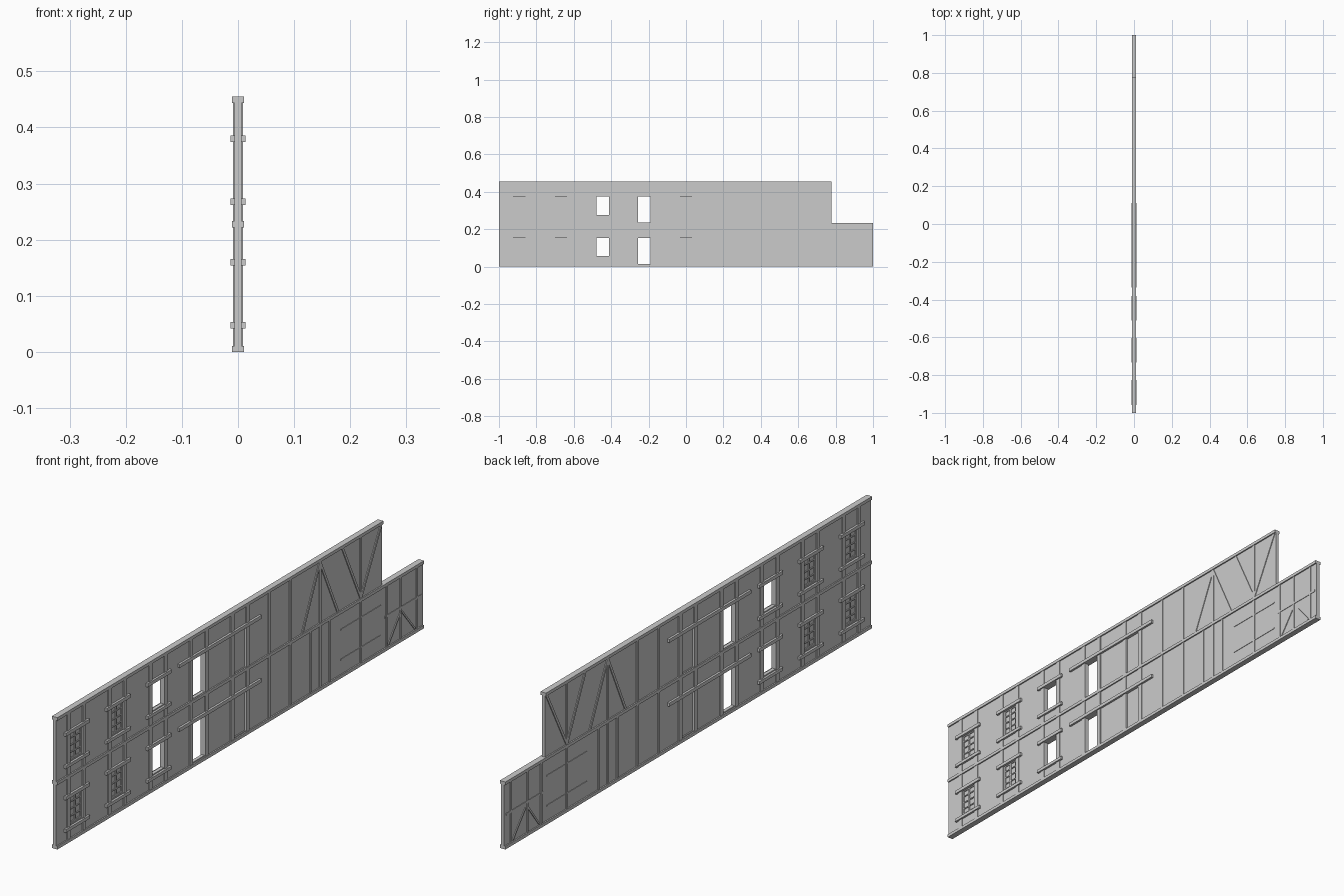
import bpy, bmesh, math
from mathutils import Matrix, Vector

cube = bpy.data.objects.get("Cube")
if cube:
    bpy.data.objects.remove(cube, do_unlink=True)

# One grey for the whole panel
grey = bpy.data.materials.new("plain_grey")
grey.use_nodes = True
tone = (0.6, 0.6, 0.6, 1)
grey.diffuse_color = tone
grey.node_tree.nodes["Principled BSDF"].inputs["Base Color"].default_value = tone

CORE, POST, RAIL, TRIM = 0.006, 0.0088, 0.0105, 0.0135   # half thicknesses
LOW, HIGH, STEP = 0.228, 0.455, 0.778                    # floor line, top, step in y
FLOORS = (0, 0.22)


def finish(name, bm):
    bmesh.ops.recalc_face_normals(bm, faces=bm.faces)
    mesh = bpy.data.meshes.new(name)
    bm.to_mesh(mesh)
    bm.free()
    mesh.materials.append(grey)
    obj = bpy.data.objects.new(name, mesh)
    bpy.context.collection.objects.link(obj)
    return obj


def box(bm, y0, y1, z0, z1, half):
    size = Matrix.Diagonal((2 * half, y1 - y0, z1 - z0, 1))
    place = Matrix.Translation((0, (y0 + y1) / 2, (z0 + z1) / 2))
    bmesh.ops.create_cube(bm, size=1, matrix=place @ size)


def beam(bm, start, end, width, half):
    # Sloping bar between two (y, z) points
    a, b = Vector((0, *start)), Vector((0, *end))
    d = b - a
    turn = Matrix.Rotation(math.atan2(d.z, d.y), 4, "X")
    size = Matrix.Diagonal((2 * half, d.length, width, 1))
    bmesh.ops.create_cube(bm, size=1, matrix=Matrix.Translation((a + b) / 2) @ turn @ size)


def parts(name, boxes, half):
    bm = bmesh.new()
    for b in boxes:
        box(bm, *b, half)
    return finish(name, bm)


# Openings: centre along the wall, sill height above the floor
windows = (-0.892, -0.668, -0.446)
doors = (-0.224, 0)
HALF, HEAD, SILL, FOOT = 0.033, 0.156, 0.057, 0.015
openings = [(c, SILL) for c in windows] + [(c, FOOT) for c in doors]

# Wall panel: grid of cells, leaving the openings out
ys = sorted({-1, STEP, 1, *[c + s * HALF for c, _ in openings for s in (-1, 1)]})
zs = sorted({0, LOW, HIGH, *[f + h for f in FLOORS for h in (FOOT, SILL, HEAD)]})
bm = bmesh.new()
for y0, y1 in zip(ys, ys[1:]):
    for z0, z1 in zip(zs, zs[1:]):
        y, z = (y0 + y1) / 2, (z0 + z1) / 2
        hole = any(abs(y - c) < HALF and f + sill < z < f + HEAD
                   for c, sill in openings for f in FLOORS)
        if hole or (y > STEP and z > LOW):
            continue
        corners = [bm.verts.new((-CORE, *p)) for p in ((y0, z0), (y1, z0), (y1, z1), (y0, z1))]
        bm.faces.new(corners)
bmesh.ops.remove_doubles(bm, verts=bm.verts, dist=0.0001)
solid = bmesh.ops.extrude_face_region(bm, geom=bm.faces[:])
moved = [v for v in solid["geom"] if isinstance(v, bmesh.types.BMVert)]
bmesh.ops.translate(bm, verts=moved, vec=(2 * CORE, 0, 0))
finish("wall_panel", bm)

# Long horizontal rails
parts("bottom_rail", [(-1, 1, 0, 0.011)], RAIL)
parts("middle_rail", [(-1, 1, LOW - 0.006, LOW + 0.005)], RAIL)
parts("top_rail", [(-1, STEP, HIGH - 0.011, HIGH)], RAIL)

# Paired posts beside every opening
jambs = []
for c, _ in openings:
    for s in (-1, 1):
        y = c + s * (HALF + 0.009)
        jambs.append((y - 0.009, y + 0.009, 0.005, HIGH - 0.005))
parts("jamb_posts", jambs, POST)

# Plain studs, full height and lower floor only
studs = [(y - 0.005, y + 0.005, 0.005, HIGH - 0.005) for y in (0.16, 0.275, 0.437, 0.66)]
studs += [(y - 0.004, y + 0.004, 0.005, LOW) for y in (0.385, 0.488, 0.8, 0.875, 0.965)]
parts("studs", studs, POST)

# Lintels and sills
trim = []
for f in FLOORS:
    for c in windows:
        trim.append((c - 0.065, c + 0.065, f + HEAD - 0.002, f + HEAD + 0.01))
        trim.append((c - 0.065, c + 0.065, f + SILL - 0.015, f + SILL - 0.004))
    trim.append((-0.337, 0.11, f + HEAD - 0.002, f + HEAD + 0.01))
parts("lintels_and_sills", trim, TRIM)

# Glazing and bars in the two closed windows
panes, bars, leaves = [], [], []
for f in FLOORS:
    for c in windows[:2]:
        y0, y1, z0, z1 = c - HALF, c + HALF, f + SILL, f + HEAD
        panes.append((y0, y1, z0, z1))
        bars += [(y0, y0 + 0.006, z0, z1), (y1 - 0.006, y1, z0, z1),
                 (y0, y1, z0, z0 + 0.006), (y0, y1, z1 - 0.006, z1),
                 (c - 0.003, c + 0.003, z0, z1)]
        for k in (1, 2, 3):
            z = z0 + (z1 - z0) * k / 4
            bars.append((y0, y1, z - 0.002, z + 0.002))
    leaves.append((-HALF, HALF, f + FOOT, f + HEAD))
parts("window_panes", panes, 0.001)
parts("window_bars", bars, 0.004)
parts("closed_doors", leaves, 0.002)

# Diagonal braces: upper floor, then the small lower bay
bm = bmesh.new()
top, foot = HIGH - 0.012, LOW + 0.005
for a, b in ((0.437, 0.34), (0.437, 0.535), (0.56, 0.66), (0.77, 0.66)):
    beam(bm, (a, top), (b, foot), 0.009, POST)
beam(bm, (0.875, 0.1), (0.81, 0.015), 0.006, POST)
beam(bm, (0.885, 0.1), (0.955, 0.015), 0.006, POST)
finish("diagonal_braces", bm)

# Thin horizontal battens
parts("battens", [(0.55, 0.77, 0.06, 0.064), (0.55, 0.77, 0.163, 0.167),
                  (0.79, 0.99, 0.112, 0.12)], POST - 0.001)
